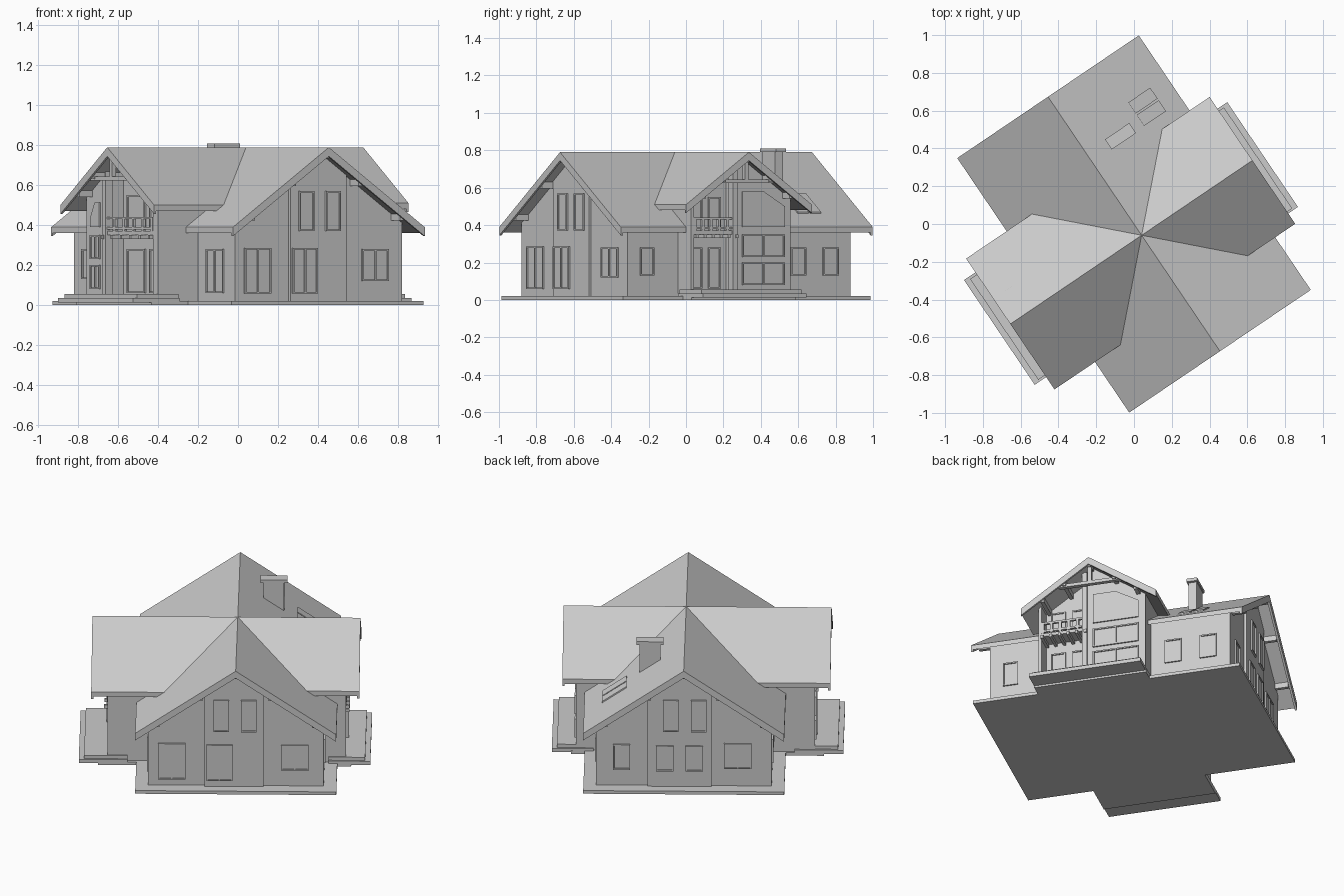
import bpy, bmesh, math
from mathutils import Matrix

cube = bpy.data.objects.get("Cube")
if cube:
    bpy.data.objects.remove(cube, do_unlink=True)

TURN = Matrix.Rotation(math.radians(34.05), 4, 'Z')   # house stands at an angle
RIDGE, SLOPE, THICK = 0.79, 0.69, 0.03
WING = -0.072                                         # wing centre line
MAIN_U, MAIN_V = 0.506, 0.72                          # main wall half sizes

grey = bpy.data.materials.new("plain_grey")
grey.use_nodes = True
grey.diffuse_color = (0.6, 0.6, 0.6, 1)
grey.node_tree.nodes["Principled BSDF"].inputs["Base Color"].default_value = (0.6, 0.6, 0.6, 1)


def finish(name, bm):
    bmesh.ops.recalc_face_normals(bm, faces=bm.faces)
    mesh = bpy.data.meshes.new(name)
    bm.to_mesh(mesh)
    bm.free()
    mesh.materials.append(grey)
    obj = bpy.data.objects.new(name, mesh)
    obj.matrix_world = TURN
    bpy.context.collection.objects.link(obj)
    return obj


def place(axis, a, d, z):
    """a runs across a facade, d runs along its outward axis."""
    return (d, a, z) if axis == 'u' else (a, d, z)


def add_prism(bm, axis, profile, d0, d1):
    ends = [[bm.verts.new(place(axis, a, d, z)) for a, z in profile] for d in (d0, d1)]
    bm.faces.new(ends[0])
    bm.faces.new(ends[1][::-1])
    for i in range(len(profile)):
        j = (i + 1) % len(profile)
        bm.faces.new((ends[0][i], ends[0][j], ends[1][j], ends[1][i]))


def add_box(bm, axis, a0, a1, d0, d1, z0, z1):
    add_prism(bm, axis, [(a0, z0), (a1, z0), (a1, z1), (a0, z1)], d0, d1)


def boxes(name, axis, items):
    bm = bmesh.new()
    for item in items:
        add_box(bm, axis, *item)
    return finish(name, bm)


def under_roof(a, centre):
    return RIDGE - 0.02 - SLOPE * abs(a - centre)


def gable_wall(name, axis, a0, a1, d0, d1, centre):
    """Wall block whose top follows the roof slope."""
    profile = [(a0, 0.01), (a1, 0.01), (a1, under_roof(a1, centre))]
    if a0 < centre < a1:
        profile.append((centre, under_roof(centre, centre)))
    profile.append((a0, under_roof(a0, centre)))
    bm = bmesh.new()
    add_prism(bm, axis, profile, d0, d1)
    return finish(name, bm)


def roof_panel(bm, axis, centre, side, near, far, d0, d1, thick=THICK):
    top = [(centre + side * r, RIDGE - SLOPE * r) for r in (near, far)]
    add_prism(bm, axis, top + [(a, z - thick) for a, z in top[::-1]], d0, d1)


def window(name, axis, face, a0, a1, z0, z1, panes=1):
    """Frame, mullions, sill and thin pane on a wall at the signed distance face."""
    out = math.copysign(1, face)
    bm = bmesh.new()
    f, deep = 0.008, face + out * 0.009
    back = face - out * 0.004
    add_box(bm, axis, a0, a1, back, face + out * 0.002, z0, z1)
    for z in (z0, z1 - f):
        add_box(bm, axis, a0, a1, back, deep, z, z + f)
    for i in range(panes + 1):
        a = a0 + (a1 - a0 - f) * i / panes
        add_box(bm, axis, a, a + f, back, deep, z0, z1)
    return finish(name, bm)


# Ground slab, cross shaped
boxes("ground_slab", 'v', [(-0.58, 0.58, -0.8, 0.8, 0, 0.02),
                           (-0.8, 0.66, -0.41, 0.26, 0, 0.02)])

# Main block and its two raised centre panels
gable_wall("main_walls", 'v', -MAIN_U, MAIN_U, -MAIN_V, MAIN_V, 0)
gable_wall("front_centre_panel", 'v', -0.18, 0.16, -MAIN_V - 0.015, -MAIN_V, 0)
gable_wall("back_centre_panel", 'v', -0.16, 0.21, MAIN_V, MAIN_V + 0.015, 0)

# Main roof: upper slopes, then eaves either side of the wings
bm = bmesh.new()
for side in (-1, 1):
    roof_panel(bm, 'v', 0, side, 0, 0.42, -0.812, 0.812)
    roof_panel(bm, 'v', 0, side, 0.42, 0.58, -0.812, -0.39)
    roof_panel(bm, 'v', 0, side, 0.42, 0.58, 0.25, 0.812)
    for end in (-1, 1):
        roof_panel(bm, 'v', 0, side, 0, 0.58, end * 0.8, end * 0.813, 0.045)
finish("main_roof", bm)

# Wings: (name, side, wall face, recess face, roof end, eave reach, terrace end, open bay)
WINGS = [("left", 1, 0.63, 0.53, 0.707, 0.405, 0.77, (-0.375, -0.1)),
         ("right", -1, 0.747, 0.63, 0.838, 0.418, 0.912, (-0.345, 0.09))]
LOW, HIGH = WING - 0.32, WING + 0.32

for name, s, face, recess, end, reach, step, (b0, b1) in WINGS:
    # Walls with an open balcony bay
    gable_wall(name + "_wing_walls", 'u', LOW, HIGH, 0, s * recess, WING)
    gable_wall(name + "_wing_bay", 'u', b1, HIGH, s * recess, s * face, WING)
    gable_wall(name + "_wing_end_post", 'u', LOW, b0, s * recess, s * face, WING)

    # Roof with barge boards
    bm = bmesh.new()
    for side in (-1, 1):
        roof_panel(bm, 'u', WING, side, 0, reach, 0, s * end)
        roof_panel(bm, 'u', WING, side, 0, reach, s * (end - 0.012), s * (end + 0.001), 0.045)
    finish(name + "_wing_roof", bm)

    # Balcony floor, joists, railing
    parts = [(b0, b1, s * recess, s * face, 0.35, 0.37)]
    rail0, rail1 = s * (face - 0.012), s * (face + 0.003)
    parts += [(b0, b1, rail0, rail1, z, z + 0.012) for z in (0.378, 0.43)]
    count = 6
    for i in range(count):
        a = b0 + (b1 - b0 - 0.016) * i / (count - 1)
        parts.append((a, a + 0.016, rail0, rail1, 0.37, 0.44))
        parts.append((a, a + 0.016, s * recess, s * (face + 0.02), 0.33, 0.35))
    boxes(name + "_balcony", 'u', parts)
    boxes(name + "_balcony_column", 'u',
          [(b1 - 0.03, b1, s * (face - 0.03), s * (face + 0.012), 0.03, under_roof(b1 - 0.03, WING))])

    # Terrace in two steps
    boxes(name + "_terrace", 'u',
          [(-0.411, 0.258, s * recess, s * step, 0.012, 0.035),
           (-0.4, 0.245, s * recess, s * (step - 0.03), 0.03, 0.055)])

    # Gable tie beam and king post
    inner, outer = s * (end - 0.045), s * (end - 0.02)
    boxes(name + "_gable_truss", 'u', [(WING - 0.19, WING + 0.19, inner, outer, 0.625, 0.645),
                                       (WING - 0.012, WING + 0.012, inner, outer, 0.63, 0.765)])

    # Doors and windows inside the open bay
    mid = (b0 + b1) / 2
    for label, a0, a1 in (("door", b0 + 0.03, mid - 0.02), ("window", mid + 0.02, b1 - 0.04)):
        window(f"{name}_bay_{label}", 'u', s * recess, a0, a1, 0.06, 0.28)
        window(f"{name}_balcony_{label}", 'u', s * recess, a0, a1, 0.38, 0.55)

    # Stacked bay windows, the top one with a sloping head
    w0, w1 = b1 + 0.035, HIGH - 0.04
    for z0, z1 in ((0.08, 0.2), (0.23, 0.35)):
        window(name + "_bay_window", 'u', s * face, w0, w1, z0, z1, 2)
    bm = bmesh.new()
    head = 0.6 - SLOPE * max(0, w0 - WING - 0.1)
    outline = [(w0, 0.39), (w1, 0.39), (w1, head - 0.1), ((w0 + w1) / 2, head - 0.02), (w0, head - 0.02)]
    add_prism(bm, 'u', outline, s * (face - 0.004), s * (face + 0.008))
    finish(name + "_bay_top_window", bm)

# Purlin ends under every gable overhang
for name, axis, centre, d0, d1, offsets in (
        ("front_purlins", 'v', 0, -0.7, -0.8, (-0.45, -0.2, 0, 0.2, 0.45)),
        ("back_purlins", 'v', 0, 0.7, 0.8, (-0.45, -0.2, 0, 0.2, 0.45)),
        ("left_purlins", 'u', WING, 0.5, 0.695, (-0.28, -0.15, 0, 0.15, 0.28)),
        ("right_purlins", 'u', WING, -0.6, -0.825, (-0.28, -0.15, 0, 0.15, 0.28))):
    boxes(name, axis, [(centre + o - 0.011, centre + o + 0.011, d0, d1,
                        under_roof(centre + abs(o), centre) - 0.035,
                        under_roof(centre + abs(o), centre)) for o in offsets])

# Gable doors and windows of the main block
PANEL = MAIN_V + 0.016
window("front_wide_door", 'v', -MAIN_V, -0.45, -0.29, 0.058, 0.286, 2)
window("front_centre_door", 'v', -PANEL, -0.17, -0.02, 0.058, 0.286, 2)
window("front_window", 'v', -MAIN_V, 0.26, 0.42, 0.12, 0.28, 2)
window("back_wide_window", 'v', MAIN_V, -0.39, -0.23, 0.13, 0.29, 2)
window("back_small_window", 'v', MAIN_V, 0.31, 0.41, 0.12, 0.28)
for a in (-0.11, 0.06):
    window("back_centre_window", 'v', PANEL, a, a + 0.1, 0.12, 0.28)
for face in (-PANEL, PANEL):
    for a in (-0.13, 0.03):
        window("upper_window", 'v', face, a, a + 0.09, 0.37, 0.57)

# Side windows of the main block
window("left_side_window", 'u', MAIN_U, -0.64, -0.55, 0.13, 0.28)
window("right_side_door", 'u', -MAIN_U, -0.625, -0.47, 0.06, 0.28, 2)
for face in (-MAIN_U, MAIN_U):
    for a in (0.33, 0.54):
        window("rear_side_window", 'u', face, a, a + 0.1, 0.13, 0.28)

# Chimney
boxes("chimney", 'v', [(0.14, 0.26, 0.4, 0.45, 0.5, 0.79),
                       (0.123, 0.278, 0.393, 0.457, 0.79, 0.81)])

# Twin roof windows lying on the slope
bm = bmesh.new()
for v in (0.4, 0.48):
    rim = [(u, RIDGE - SLOPE * u) for u in (0.335, 0.475)]
    add_prism(bm, 'v', rim + [(u, z + 0.009) for u, z in rim[::-1]], v, v + 0.07)
finish("roof_windows", bm)
